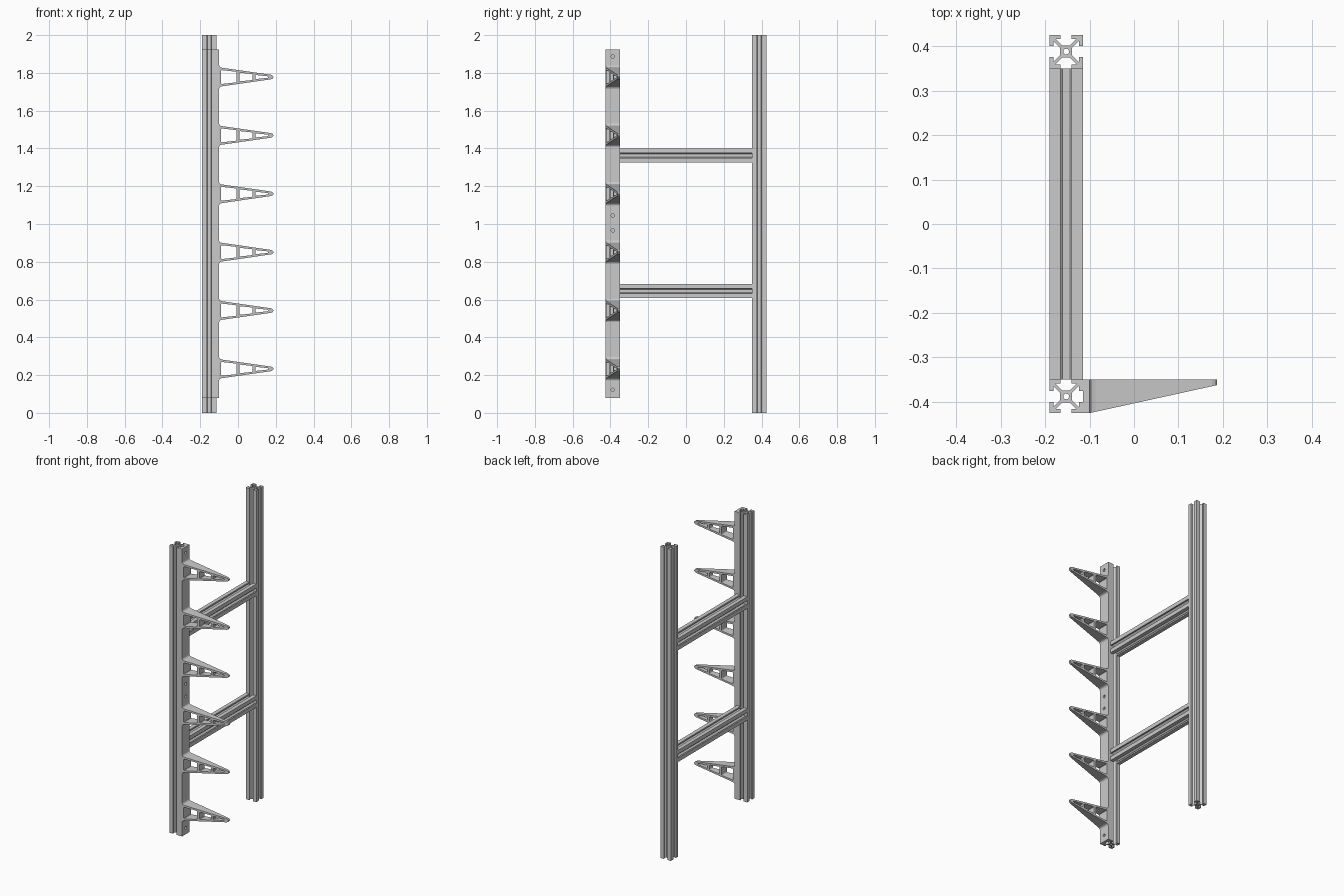
import bpy, bmesh
from math import cos, sin, pi
from mathutils import Vector

if "Cube" in bpy.data.objects:
    bpy.data.objects.remove(bpy.data.objects["Cube"])

S = 100.0  # profiles are filled at a larger scale for accuracy


def prism(name, loops, depth, place):
    """Fill outline + holes, extrude 0..depth, then map (u, v, w) to (x, y, z)."""
    cu = bpy.data.curves.new(name + "_outline", 'CURVE')
    cu.dimensions = '2D'
    cu.fill_mode = 'BOTH'
    cu.extrude = depth * S / 2
    for pts in loops:
        sp = cu.splines.new('POLY')
        sp.points.add(len(pts) - 1)
        for p, q in zip(sp.points, pts):
            p.co = (q[0] * S, q[1] * S, 0, 1)
        sp.use_cyclic_u = True
    tmp = bpy.data.objects.new(name + "_outline", cu)
    bpy.context.collection.objects.link(tmp)
    dg = bpy.context.evaluated_depsgraph_get()
    me = bpy.data.meshes.new_from_object(tmp.evaluated_get(dg))
    bpy.data.objects.remove(tmp)
    bpy.data.curves.remove(cu)
    bm = bmesh.new()
    bm.from_mesh(me)
    bmesh.ops.remove_doubles(bm, verts=bm.verts, dist=0.002)
    for v in bm.verts:
        v.co = place(v.co.x / S, v.co.y / S, v.co.z / S + depth / 2)
    bmesh.ops.recalc_face_normals(bm, faces=bm.faces)
    for f in bm.faces:
        f.smooth = False
    bm.to_mesh(me)
    bm.free()
    me.name = name
    ob = bpy.data.objects.new(name, me)
    bpy.context.collection.objects.link(ob)
    return ob


def circle(u, v, r, n=16):
    return [(u + r * cos(2 * pi * i / n), v + r * sin(2 * pi * i / n)) for i in range(n)]


def rounded(pts, d):
    """Round every corner of a polygon with a short curve."""
    out = []
    pts = [Vector(p) for p in pts]
    for i, p in enumerate(pts):
        a = p + (pts[i - 1] - p).normalized() * d
        b = p + (pts[(i + 1) % len(pts)] - p).normalized() * d
        out += [tuple(a * (1 - t) ** 2 + p * 2 * t * (1 - t) + b * t * t) for t in (0, .33, .67, 1)]
    return out


# Slotted square extrusion section: one side repeated around four turns
H = 0.0375
side = [(H, -H), (H, -.0125), (.0285, -.0125), (.0285, -.0235), (.0135, -.0085),
        (.0135, .0085), (.0285, .0235), (.0285, .0125), (H, .0125)]
section = []
for k in range(4):
    c, s = [(1, 0), (0, 1), (-1, 0), (0, -1)][k]
    section += [(x * c - y * s, x * s + y * c) for x, y in side]
rail = [section, circle(0, 0, .0065)]

PX, PY = -0.1525, 0.3875
Z0, Z1 = 0.08, 1.925

# Upright posts
prism("rear_post", rail, 2.0, lambda u, v, w: (PX + u, PY + v, w))
prism("front_post", rail, Z1 - Z0, lambda u, v, w: (PX + u, -PY + v, Z0 + w))

# Cross rails joining the posts
for i, zc in enumerate((0.645, 1.3625)):
    prism(f"cross_rail_{i + 1}", rail, 0.70, lambda u, v, w: (PX + u, w - 0.35, zc + v))

# Two mounting strips with bolt holes, end to end
XS = -0.100
for i, (a, b, holes) in enumerate(((Z0, 1.0025, (.122, .966)), (1.0025, Z1, (1.045, 1.887)))):
    loops = [[(-.425, a), (-.35, a), (-.35, b), (-.425, b)]]
    loops += [circle(-.3875, z, .009) for z in holes]
    prism(f"mounting_strip_{i + 1}", loops, .015, lambda u, v, w: (XS - .015 + w, u, v))


# Tapered support arms with three windows each
def half(x):
    return 0.050 + (x + 0.09) * (0.012 - 0.050) / 0.265


upper = [(XS, .062), (-.098, .056), (-.094, .052), (-.086, half(-.086)),
         (.175, .012), (.182, .009), (.187, .003)]
arm = upper + [(x, -z) for x, z in reversed(upper)]
arm_loops = [arm]
for a, b in ((-.090, -.008), (.008, .078), (.092, .160)):
    ha, hb = half(a) - .013, half(b) - .0105
    arm_loops.append(rounded([(a, -ha), (b, -hb), (b, hb), (a, ha)], min(.006, hb * .7)))


def place_arm(zc):
    def place(u, v, w):
        width = .075 - (u - XS) * (.075 - .012) / .287
        return (u, -.35 - w * width, zc + v)
    return place


for i in range(6):
    prism(f"support_arm_{i + 1}", arm_loops, 1.0, place_arm(.233 + .309 * i))
